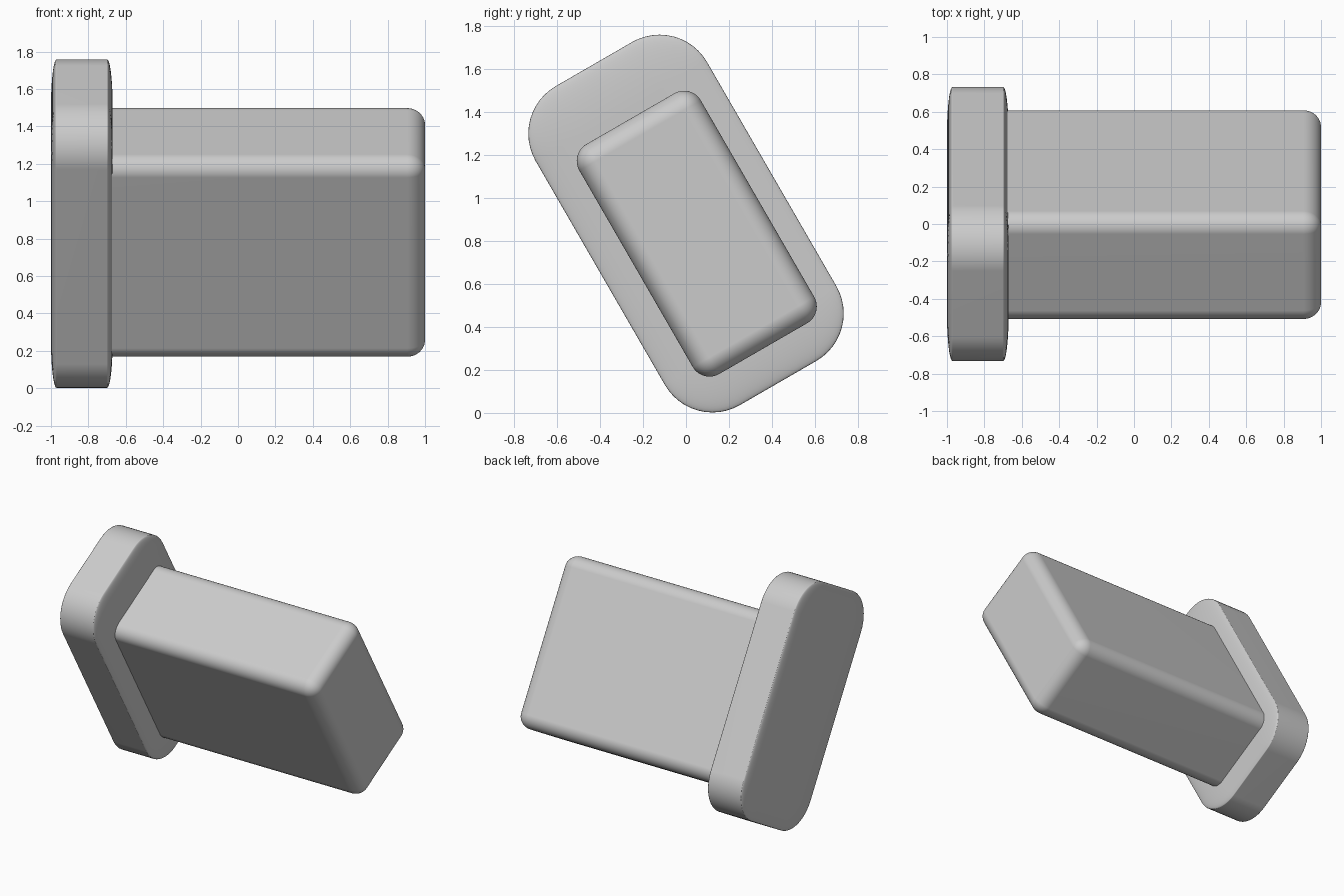
import bpy
import bmesh
from math import radians
from mathutils import Matrix, Vector

cube = bpy.data.objects.get("Cube")
if cube:
    bpy.data.objects.remove(cube, do_unlink=True)

grey = bpy.data.materials.new("plain grey")
grey.use_nodes = True
colour = (0.6, 0.6, 0.6, 1)
grey.diffuse_color = colour
grey.node_tree.nodes["Principled BSDF"].inputs["Base Color"].default_value = colour

TILT = radians(30)


def rounded_block(name, x_start, x_end, centre_y, centre_z, width, height, radius, x_radius):
    """Tilted box with rounded edges; x_radius is the rounding depth along x."""
    squash = x_radius / radius
    length = (x_end - x_start) / squash
    bm = bmesh.new()
    bmesh.ops.create_cube(bm, size=1)
    bmesh.ops.scale(bm, vec=Vector((length, width, height)), verts=bm.verts)
    bmesh.ops.bevel(bm, geom=bm.edges[:], offset=radius, offset_type='OFFSET',
                    segments=12, profile=0.5, affect='EDGES')
    bmesh.ops.scale(bm, vec=Vector((squash, 1, 1)), verts=bm.verts)
    centre = Vector(((x_start + x_end) / 2, centre_y, centre_z))
    bmesh.ops.transform(bm, matrix=Matrix.Translation(centre) @ Matrix.Rotation(TILT, 4, 'X'),
                        verts=bm.verts)
    bmesh.ops.recalc_face_normals(bm, faces=bm.faces)
    for face in bm.faces:
        face.smooth = True
    mesh = bpy.data.meshes.new(name)
    bm.to_mesh(mesh)
    bm.free()
    mesh.materials.append(grey)
    obj = bpy.data.objects.new(name, mesh)
    bpy.context.collection.objects.link(obj)
    # Keep the broad faces flat-looking beside the soft edges
    normals = obj.modifiers.new("Weighted normals", 'WEIGHTED_NORMAL')
    normals.keep_sharp = True
    return obj


# Wide end flange, squashed along x so its rounding is shallow
rounded_block("flange", -1, -0.67, 0, 0.88, 0.92, 1.712, 0.255, 0.03)

# Long block set slightly off-centre, sunk into the flange
rounded_block("body", -0.8, 1, 0.05, 0.833, 0.652, 1.234, 0.09, 0.095)
